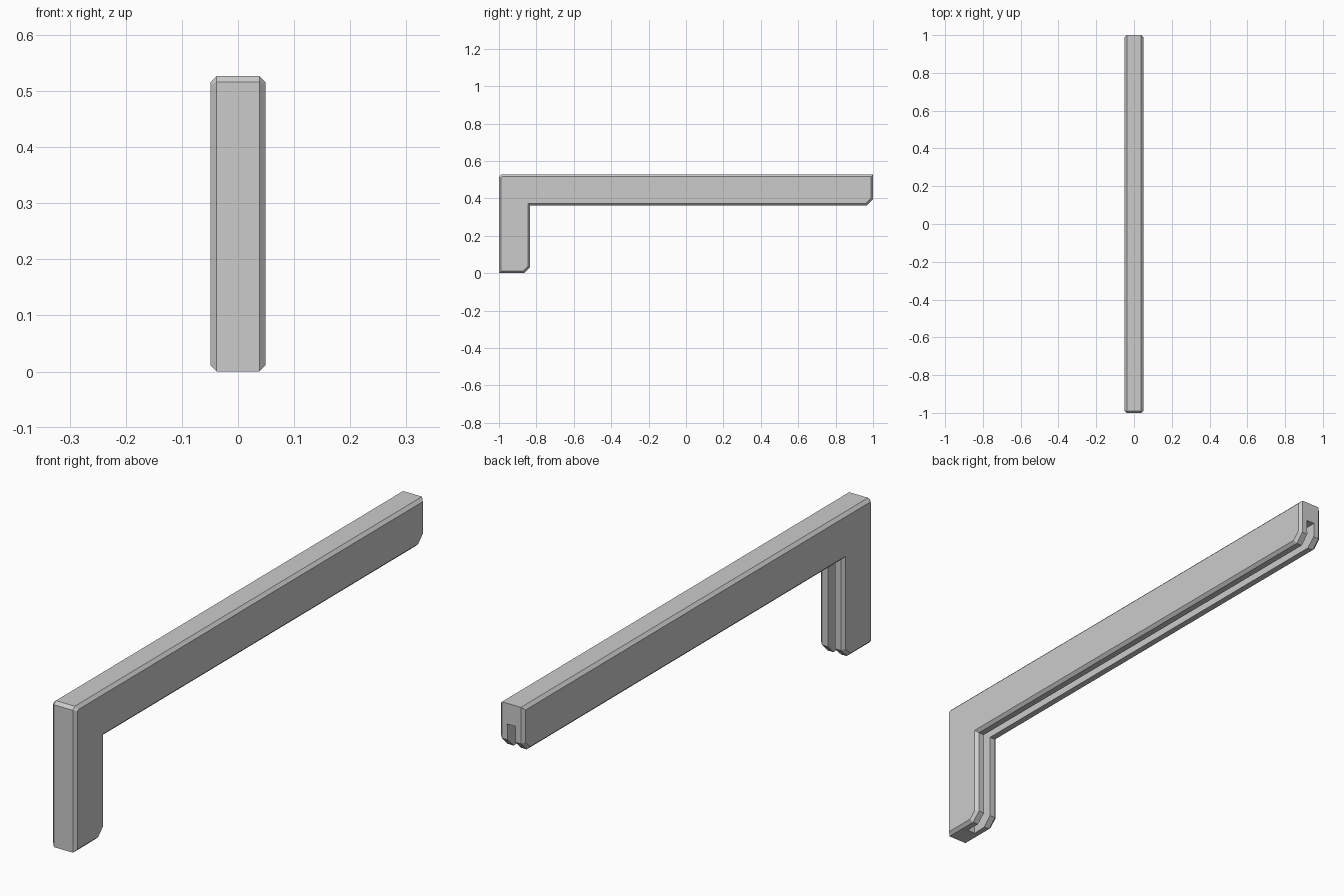
import bpy
import bmesh

if "Cube" in bpy.data.objects:
    bpy.data.objects.remove(bpy.data.objects["Cube"])

TOP, HALF, CHAMFER = 0.527, 0.049, 0.011
INNER_Y, INNER_Z, CUT = -0.833, 0.362, 0.033
FLOOR_Y, FLOOR_Z = -0.923, 0.452      # deepest reach of the groove
DEEP, MOUTH = 0.017, 0.014            # half widths of the groove

grey = bpy.data.materials.new("plain grey")
grey.use_nodes = True
color = (0.6, 0.6, 0.6, 1)
grey.diffuse_color = color
grey.node_tree.nodes["Principled BSDF"].inputs["Base Color"].default_value = color


def prism(name, points, shift, bevel=0):
    """Extrude a closed outline by a vector, optionally chamfering both rims."""
    bm = bmesh.new()
    face = bm.faces.new([bm.verts.new(p) for p in points])
    ext = bmesh.ops.extrude_face_region(bm, geom=[face], use_keep_orig=True)
    moved = [v for v in ext["geom"] if isinstance(v, bmesh.types.BMVert)]
    bmesh.ops.translate(bm, verts=moved, vec=shift)
    bmesh.ops.recalc_face_normals(bm, faces=bm.faces)
    if bevel:
        rims = [e for e in bm.edges if abs(e.verts[0].co.x - e.verts[1].co.x) < 1e-5]
        bmesh.ops.bevel(bm, geom=rims, offset=bevel, offset_type='OFFSET',
                        segments=1, affect='EDGES', clamp_overlap=False)
    mesh = bpy.data.meshes.new(name)
    bm.to_mesh(mesh)
    bm.free()
    mesh.materials.append(grey)
    obj = bpy.data.objects.new(name, mesh)
    bpy.context.collection.objects.link(obj)
    return obj


# L-shaped bracket with clipped corners and chamfered rims
outline = [
    (-1, 0), (-1, TOP - CHAMFER), (-1 + CHAMFER, TOP), (1, TOP),
    (1, INNER_Z + CUT), (1 - CUT, INNER_Z), (INNER_Y, INNER_Z),
    (INNER_Y, CUT), (INNER_Y - CUT, 0),
]
bracket = prism("bracket", [(-HALF, y, z) for y, z in outline],
                (2 * HALF, 0, 0), CHAMFER)

# Slightly tapered groove along the inner side of both arms
low, near = INNER_Z - 0.01, INNER_Y + 0.01
cutters = [
    prism("arm_groove_cutter",
          [(-DEEP, FLOOR_Y, FLOOR_Z), (DEEP, FLOOR_Y, FLOOR_Z),
           (MOUTH, FLOOR_Y, low), (-MOUTH, FLOOR_Y, low)], (0, 2.1, 0)),
    prism("leg_groove_cutter",
          [(-DEEP, FLOOR_Y, -0.1), (DEEP, FLOOR_Y, -0.1),
           (MOUTH, near, -0.1), (-MOUTH, near, -0.1)], (0, 0, FLOOR_Z + 0.099)),
]
for cutter in cutters:
    cut = bracket.modifiers.new(cutter.name, 'BOOLEAN')
    cut.operation = 'DIFFERENCE'
    cut.solver = 'EXACT'
    cut.object = cutter

# Bake the grooves and drop the cutters
bpy.context.view_layer.update()
graph = bpy.context.evaluated_depsgraph_get()
result = bpy.data.meshes.new_from_object(bracket.evaluated_get(graph))
bracket.modifiers.clear()
bracket.data = result
for cutter in cutters:
    bpy.data.objects.remove(cutter)
